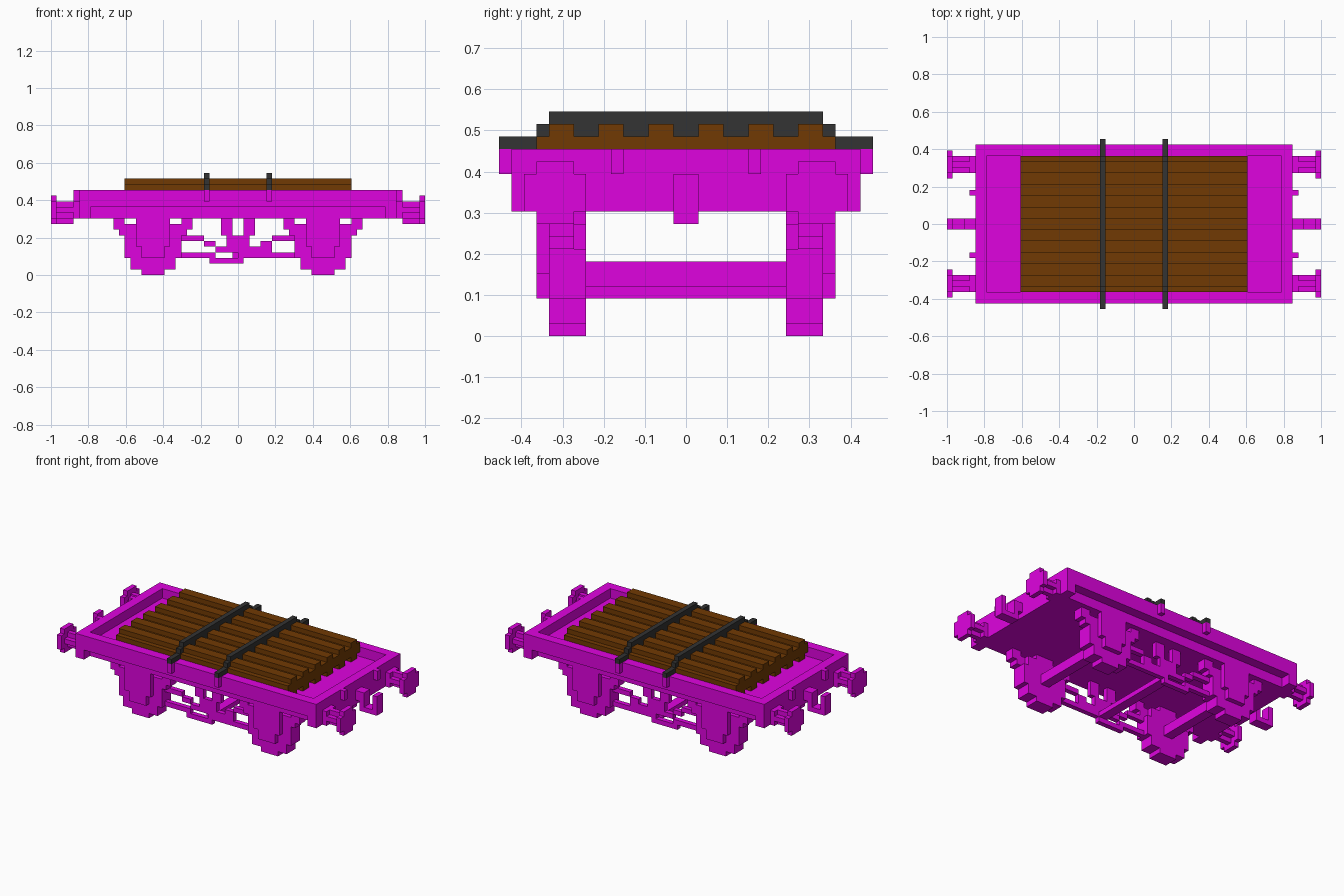
import bpy
import bmesh

U = 1 / 33  # one block

if "Cube" in bpy.data.objects:
    bpy.data.objects.remove(bpy.data.objects["Cube"], do_unlink=True)


def material(name, rgb):
    m = bpy.data.materials.new(name)
    m.use_nodes = True
    m.diffuse_color = (*rgb, 1)
    m.node_tree.nodes["Principled BSDF"].inputs["Base Color"].default_value = (*rgb, 1)
    return m


MAGENTA = material("magenta_paint", (0.74, 0.001, 0.74))
BROWN = material("brown_wood", (0.165, 0.042, 0.001))
DARK = material("dark_strap", (0.033, 0.033, 0.033))


def part(name, mat, boxes, mirror=""):
    """Blocky part from (x0, x1, y0, y1, z0, z1) boxes, copied across the given axes."""
    bm = bmesh.new()
    for sx in ((1, -1) if "x" in mirror else (1,)):
        for sy in ((1, -1) if "y" in mirror else (1,)):
            for x0, x1, y0, y1, z0, z1 in boxes:
                verts = bmesh.ops.create_cube(bm, size=1)["verts"]
                for v in verts:
                    v.co.x = sx * (x0 + x1 + 2 * v.co.x * (x1 - x0)) / 2 * U
                    v.co.y = sy * (y0 + y1 + 2 * v.co.y * (y1 - y0)) / 2 * U
                    v.co.z = (z0 + z1 + 2 * v.co.z * (z1 - z0)) / 2 * U
    bmesh.ops.recalc_face_normals(bm, faces=bm.faces)
    me = bpy.data.meshes.new(name)
    bm.to_mesh(me)
    bm.free()
    me.materials.append(mat)
    ob = bpy.data.objects.new(name, me)
    bpy.context.collection.objects.link(ob)


def slab(rows, y0, y1):
    """Boxes of one depth from (x0, x1, z0, z1) rows."""
    return [(a, b, y0, y1, c, d) for a, b, c, d in rows]


# Frame: solid bed, rim and end beams
part("bed", MAGENTA, [(-26, 26, -12, 12, 10, 13)])
part("end_beams", MAGENTA, [(26, 28, -14, 14, 10, 15)], "x")
part("side_rims", MAGENTA, [(-26, 26, 12, 14, 12, 15)], "y")
part("strap_lugs", MAGENTA, [(5, 6, 14, 15, 13, 15)], "xy")
part("end_lugs", MAGENTA, [(28, 29, 5, 6, 13, 15)], "xy")

# Buffers and coupling hooks
part("buffers", MAGENTA, [
    (28, 29, 9, 12, 10, 13),
    (29, 32, 9, 12, 11, 12), (29, 32, 10, 11, 10, 13),
    (32, 33, 8, 13, 10, 13), (32, 33, 9, 12, 9, 14)], "xy")
part("coupling_hooks", MAGENTA, slab([
    (28, 30, 11, 13), (29, 30, 9, 13), (29, 33, 9, 10), (32, 33, 9, 13)], -1, 1), "x")

# Wheels as stepped discs, with axles
C = 15
wheel = [(C - w, C + w, z, 10 - z) for w, z in ((2, 0), (4, 1), (5, 3))]
part("wheels", MAGENTA, slab(wheel, 8, 11), "xy")
part("axles", MAGENTA, [(C - 1, C + 1, -8, 8, 4, 6)], "x")

# Axle guards on the outside, leaf springs set in behind them
guard = [(C - 3, C + 3, 5, 10), (C - 2, C + 2, 3, 5)]
part("axle_guards", MAGENTA, slab(guard, 11, 12), "xy")
spring = [(C - 7, C - 5, 8, 10), (C + 5, C + 7, 8, 10),
          (C - 6, C + 6, 7, 9), (C - 5, C + 5, 6, 8)]
part("leaf_springs", MAGENTA, slab(spring, 9, 11), "xy")

# Brake rigging between the wheels
links = [(-10, -6, 6, 7), (-6, -4, 5, 6), (-4, -2, 4, 5), (-2, 2, 4, 7),
         (2, 6, 4, 5), (4, 6, 5, 6), (6, 10, 6, 7),
         (-10, -4, 3, 4), (0, 10, 3, 4), (-5, 1, 2, 3)]
part("brake_links", MAGENTA, slab(links, 9, 10), "y")
hangers = [(-3, -1, 7, 10), (1, 3, 7, 10)]
part("brake_hangers", MAGENTA, slab(hangers, 9, 10), "y")
part("brake_shaft", MAGENTA, [(-1, 1, -9, 9, 3, 4)])

# Log load
for i in range(6):
    y = 4 * i - 12
    part(f"log_{i + 1}", BROWN, [
        (-20, 20, y, y + 4, 14, 16), (-20, 20, y + 1, y + 3, 13, 17)])

# Straps over the load
part("straps", DARK, [
    (5, 6, -11, 11, 17, 18), (5, 6, -12, 12, 16, 17),
    (5, 6, 12, 15, 15, 16), (5, 6, -15, -12, 15, 16)], "x")
